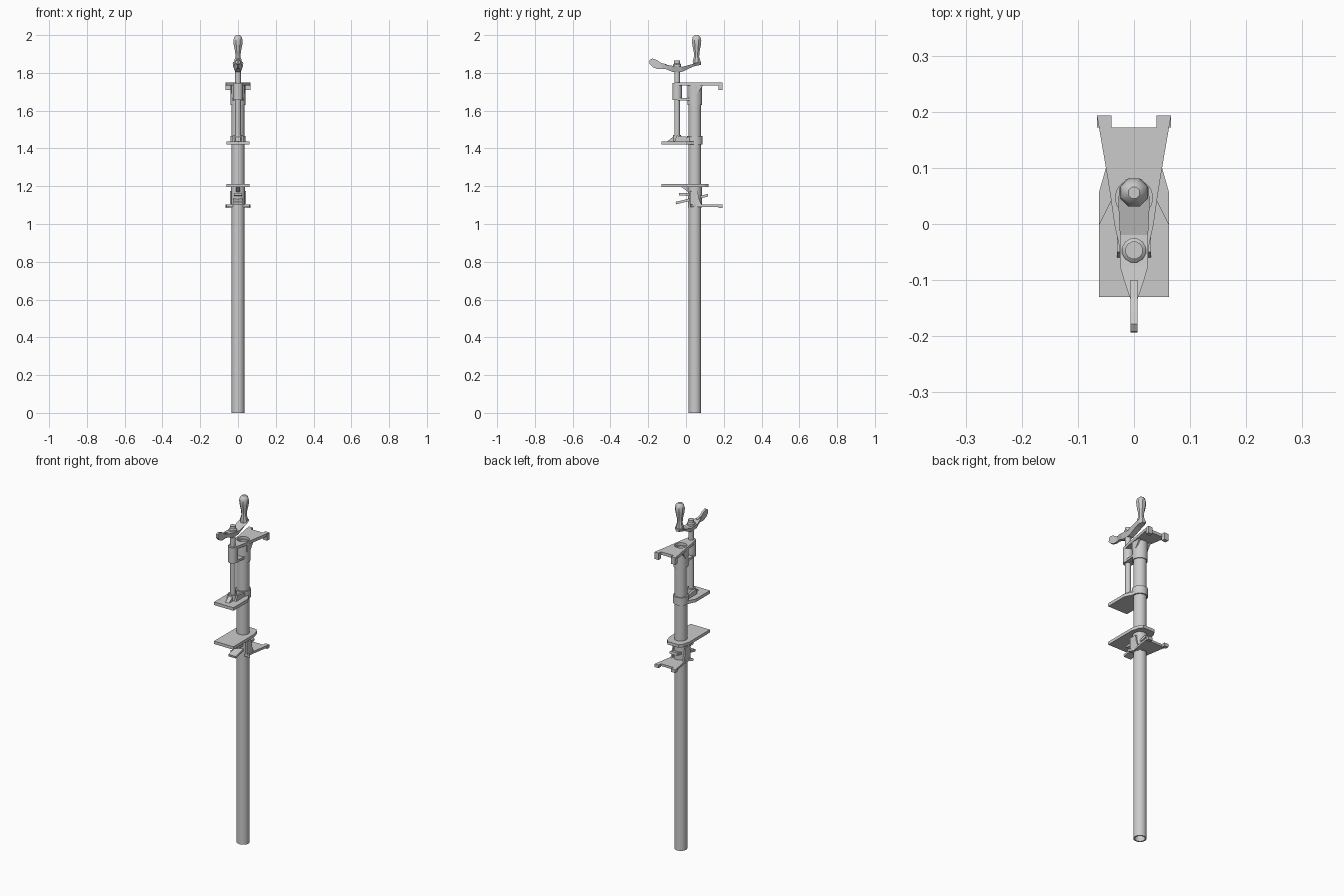
import bpy, bmesh, math
from mathutils import Vector

if "Cube" in bpy.data.objects:
    bpy.data.objects.remove(bpy.data.objects["Cube"])

PIPE_Y, SCREW_Y = 0.047, -0.047


def finish(name, bm, smooth=False):
    bmesh.ops.remove_doubles(bm, verts=bm.verts, dist=1e-5)
    bmesh.ops.recalc_face_normals(bm, faces=bm.faces)
    me = bpy.data.meshes.new(name)
    bm.to_mesh(me)
    bm.free()
    ob = bpy.data.objects.new(name, me)
    bpy.context.collection.objects.link(ob)
    if smooth:
        bpy.ops.object.select_all(action='DESELECT')
        ob.select_set(True)
        bpy.context.view_layer.objects.active = ob
        bpy.ops.object.shade_smooth_by_angle(angle=math.radians(40))
    return ob


def lathe(name, y, profile, sides=16, closed=False, smooth=True):
    """Revolve (radius, z) points about a vertical axis at (0, y)."""
    bm = bmesh.new()
    pts = profile + [profile[0]] if closed else profile
    rings = []
    for r, z in pts:
        rings.append([bm.verts.new((r * math.cos(a), y + r * math.sin(a), z))
                      for a in [2 * math.pi * (i + .5) / sides for i in range(sides)]])
    for a, b in zip(rings, rings[1:]):
        for i in range(sides):
            j = (i + 1) % sides
            bm.faces.new((a[i], a[j], b[j], b[i]))
    if not closed:
        bm.faces.new(rings[0])
        bm.faces.new(rings[-1])
    return finish(name, bm, smooth)


def extrude(name, pts, depth):
    bm = bmesh.new()
    f = bm.faces.new([bm.verts.new(p) for p in pts])
    r = bmesh.ops.extrude_face_region(bm, geom=[f])
    bmesh.ops.translate(bm, vec=Vector(depth),
                        verts=[v for v in r['geom'] if isinstance(v, bmesh.types.BMVert)])
    return finish(name, bm)


def plate(name, half, z0, z1):
    """Flat plate from its right-hand (x, y) outline, mirrored over x = 0."""
    pts = half + [(-x, y) for x, y in reversed(half)]
    return extrude(name, [(x, y, z0) for x, y in pts], (0, 0, z1 - z0))


def side(name, yz, x0, x1):
    """Sideways extrusion of a (y, z) profile."""
    return extrude(name, [(x0, y, z) for y, z in yz], (x1 - x0, 0, 0))


def tube(name, r, z0, z1, inner, sides=24):
    return lathe(name, PIPE_Y, [(r, z0), (r, z1), (inner, z1), (inner, z0)], sides, True)


# Pipe and the cutter that opens the plates around it
tube("pipe", 0.034, 0, 1.735, 0.027)
bore = lathe("bore_cutter", PIPE_Y, [(0.033, 0.9), (0.033, 1.9)], 24)
bore.hide_render = True
bore.hide_viewport = True
bore.display_type = 'WIRE'


def bored(ob):
    m = ob.modifiers.new("bore", 'BOOLEAN')
    m.operation, m.object, m.solver = 'DIFFERENCE', bore, 'EXACT'


# Fixed head: foot plate, pipe collar, screw boss and linking webs
foot = [(0.042, 0.05), (0.05, 0.10), (0.066, 0.193), (0.04, 0.193), (0.04, 0.172)]
bored(plate("head_plate", [(0.022, -0.06), (0.035, 0.0)] + foot, 1.733, 1.75))
tube("head_collar", 0.039, 1.63, 1.74, 0.033)
lathe("screw_boss", SCREW_Y, [(0.026, 1.657), (0.026, 1.747)], 16)
bored(plate("head_lower_web", [(0.022, -0.045), (0.034, 0.045)], 1.655, 1.668))
for s in (-1, 1):
    side("head_toe", [(0.172, 1.71), (0.193, 1.71), (0.193, 1.745), (0.172, 1.745)],
         s * 0.04, s * 0.066)
    side("head_rib", [(0.06, 1.69), (0.09, 1.735), (0.03, 1.735), (0.03, 1.69)],
         s * 0.03, s * 0.038)

# Screw and sliding jaw
lathe("screw", SCREW_Y, [(0.015, 1.435), (0.015, 1.84)], 16)
bored(plate("sliding_jaw", [(0.062, -0.13), (0.062, 0.0), (0.038, 0.048)], 1.42, 1.438))
tube("sliding_collar", 0.041, 1.42, 1.465, 0.033)
lathe("jaw_socket", SCREW_Y, [(0.024, 1.435), (0.022, 1.47)], 12)
side("jaw_gusset", [(-0.1, 1.437), (-0.06, 1.468), (-0.03, 1.468), (-0.03, 1.437)],
     -0.012, 0.012)
for s in (-1, 1):
    side("jaw_rib", [(-0.06, 1.437), (-0.05, 1.468), (0.03, 1.458), (0.04, 1.437)],
         s * 0.017, s * 0.03)

# Lower jaw, its collar and the foot below
bored(plate("lower_jaw", [(0.062, -0.13), (0.062, 0.058), (0.05, 0.10), (0.036, 0.118)],
            1.195, 1.212))
tube("lower_collar", 0.037, 1.088, 1.197, 0.033)
bored(plate("lower_foot", [(0.062, 0.022), (0.048, 0.035)] + foot, 1.09, 1.103))
for s in (-1, 1):
    side("clutch_cheek", [(0.02, 1.095), (0.085, 1.095), (0.068, 1.135), (0.062, 1.175),
                          (0.02, 1.175)], s * 0.034, s * 0.042)
    side("foot_toe", [(0.172, 1.085), (0.193, 1.085), (0.193, 1.1), (0.172, 1.1)],
         s * 0.04, s * 0.066)

# Tilted clutch lever and its stop
bored(side("clutch_lever", [(-0.052, 1.104), (0.118, 1.146), (0.115, 1.159),
                            (-0.055, 1.117)], -0.023, 0.023))
side("clutch_stop", [(-0.038, 1.152), (0.018, 1.148), (0.018, 1.163), (-0.038, 1.164)],
     -0.02, 0.02)
side("jaw_brace", [(0.018, 1.165), (0.018, 1.2), (-0.03, 1.2)], -0.01, 0.01)

# Crank: boat-shaped arm lofted along y as (y, half width, bottom, top)
bm = bmesh.new()
sections = [(-0.135, 0.006, 1.826, 1.848), (-0.10, 0.018, 1.818, 1.842),
            (-0.075, 0.025, 1.806, 1.838), (-0.02, 0.025, 1.806, 1.832),
            (0.04, 0.028, 1.834, 1.848), (0.065, 0.026, 1.84, 1.857),
            (0.08, 0.014, 1.842, 1.857)]
loops = [[bm.verts.new(p) for p in ((-w, y, t), (w, y, t), (w * .6, y, b), (-w * .6, y, b))]
         for y, w, b, t in sections]
for a, b in zip(loops, loops[1:]):
    for i in range(4):
        j = (i + 1) % 4
        bm.faces.new((a[i], a[j], b[j], b[i]))
bm.faces.new(loops[0])
bm.faces.new(loops[-1])
finish("crank_arm", bm)
lathe("crank_hub", SCREW_Y, [(0.022, 1.83), (0.022, 1.845), (0.016, 1.85), (0.016, 1.865)], 12)

# Thin counterweight wing
side("crank_wing", [(-0.10, 1.822), (-0.15, 1.820), (-0.175, 1.829), (-0.193, 1.848),
                    (-0.192, 1.868), (-0.178, 1.876), (-0.155, 1.868), (-0.13, 1.852),
                    (-0.10, 1.845)], -0.006, 0.006)

# Eight-sided turning knob
lathe("crank_knob", 0.056, [(0.021, 1.845), (0.022, 1.862), (0.015, 1.885), (0.016, 1.91),
                            (0.024, 1.945), (0.027, 1.97), (0.022, 1.99), (0.011, 2.0)], 8)
